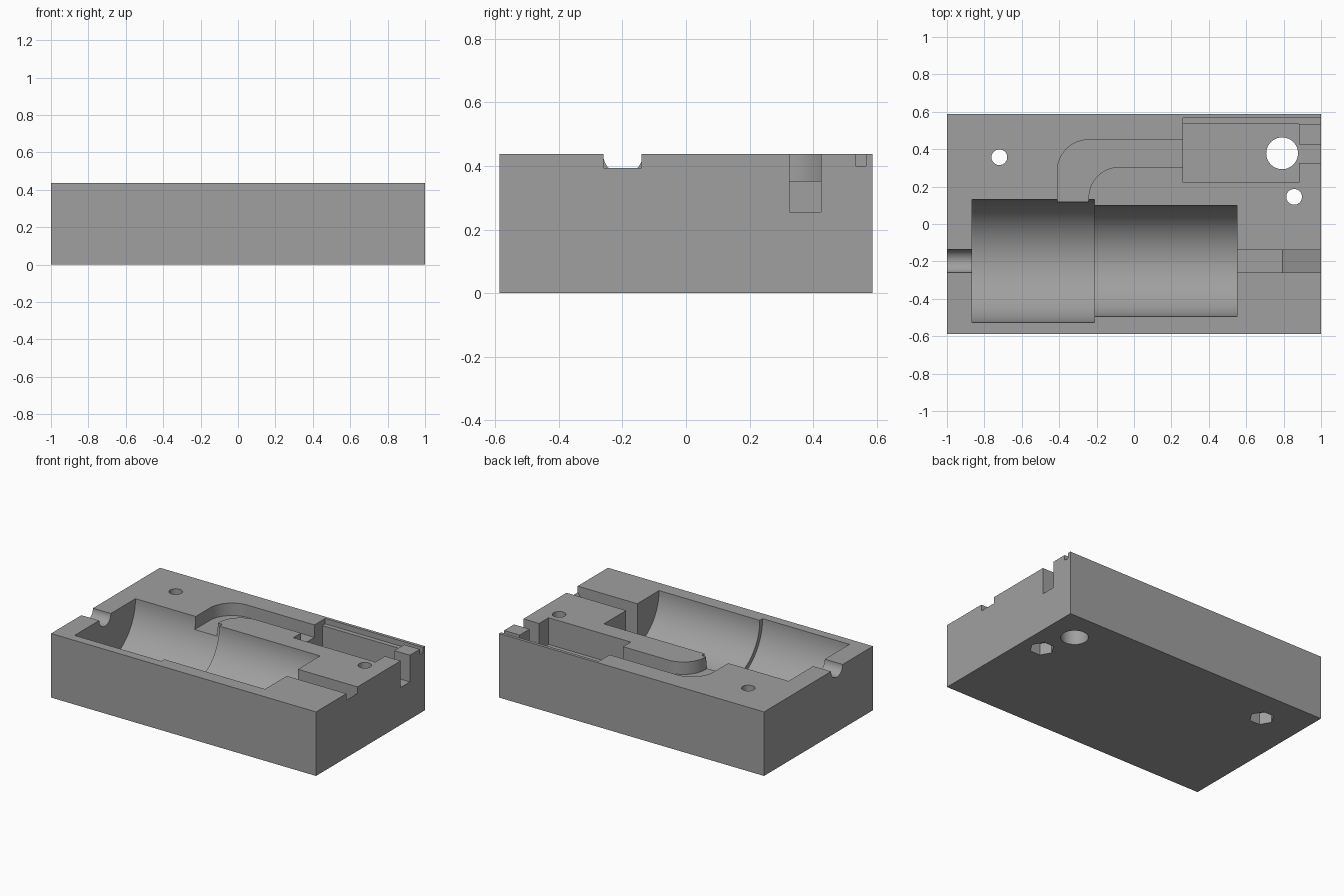
import bpy, bmesh, math
from mathutils import Matrix, Vector

if "Cube" in bpy.data.objects:
    bpy.data.objects.remove(bpy.data.objects["Cube"])

TOP = 0.437
OVER = TOP + 0.1

grey = bpy.data.materials.new("plain grey")
grey.diffuse_color = (0.35, 0.35, 0.35, 1)
grey.use_nodes = True
grey.node_tree.nodes["Principled BSDF"].inputs["Base Color"].default_value = grey.diffuse_color


def finish(bm, name):
    bmesh.ops.recalc_face_normals(bm, faces=bm.faces)
    mesh = bpy.data.meshes.new(name)
    bm.to_mesh(mesh)
    bm.free()
    mesh.materials.append(grey)
    ob = bpy.data.objects.new(name, mesh)
    bpy.context.collection.objects.link(ob)
    return ob


def prism(name, points, direction):
    """Extrude a closed outline of 3D points along a direction."""
    bm = bmesh.new()
    face = bm.faces.new([bm.verts.new(p) for p in points])
    ext = bmesh.ops.extrude_face_region(bm, geom=[face])
    moved = [g for g in ext["geom"] if isinstance(g, bmesh.types.BMVert)]
    bmesh.ops.translate(bm, verts=moved, vec=Vector(direction))
    return finish(bm, name)


def box(name, x0, x1, y0, y1, z0, z1):
    outline = [(x0, y0, z0), (x1, y0, z0), (x1, y1, z0), (x0, y1, z0)]
    return prism(name, outline, (0, 0, z1 - z0))


def round_x(name, x0, x1, y, z, r, n=128):
    pts = [(x0, y + r * math.cos(2 * math.pi * i / n), z + r * math.sin(2 * math.pi * i / n))
           for i in range(n)]
    return prism(name, pts, (x1 - x0, 0, 0))


def round_z(name, x, y, r, z0, z1, n=48):
    pts = [(x + r * math.cos(2 * math.pi * i / n), y + r * math.sin(2 * math.pi * i / n), z0)
           for i in range(n)]
    return prism(name, pts, (0, 0, z1 - z0))


def arc(cx, cy, r, a0, a1, n=24):
    return [(cx + r * math.cos(math.radians(a0 + (a1 - a0) * i / n)),
             cy + r * math.sin(math.radians(a0 + (a1 - a0) * i / n))) for i in range(n + 1)]


# Housing half block
body = box("housing_half", -1, 1, -0.587, 0.587, 0, TOP)
cutters = []

# Stepped half-round bay and its shaft groove
AXIS = -0.198
cutters += [
    round_x("large_bay", -0.865, -0.21, AXIS, TOP, 0.328),
    round_x("small_bay", -0.3, 0.55, AXIS, TOP, 0.297),
    round_x("shaft_groove", -1.1, -0.8, AXIS, TOP, 0.0625, 64),
]

# Cable slot with a ramp rising to the end wall
ramp = [(0.5, OVER), (0.5, 0.16), (0.795, 0.16), (1.0, 0.393), (1.1, 0.393), (1.1, OVER)]
cutters.append(prism("ramp_slot", [(x, -0.26, z) for x, z in ramp], (0, 0.12, 0)))

# Curved channel from the bay to the pocket
channel = [(-0.41, 0.08)] + list(reversed(arc(-0.243, 0.283, 0.167, 90, 180)))
channel += [(0.3, 0.45), (0.3, 0.305)] + arc(-0.078, 0.14, 0.165, 90, 180) + [(-0.243, 0.08)]
cutters.append(prism("curved_channel", [(x, y, 0.352) for x, y in channel], (0, 0, 0.2)))

# Rectangular pocket, end opening and thin edge rebate
cutters += [
    box("pocket", 0.262, 0.882, 0.222, 0.535, 0.255, OVER),
    box("end_opening", 0.8, 1.1, 0.325, 0.425, 0.255, OVER),
    box("edge_rebate", 0.262, 1.1, 0.5325, 0.566, 0.40, OVER + 0.02),
]

# Vertical through hole, bolt holes and hexagonal nut recesses underneath
cutters.append(round_z("round_port", 0.792, 0.378, 0.085, -0.1, OVER))
for i, (x, y) in enumerate([(-0.72, 0.357), (0.856, 0.145)]):
    cutters.append(round_z(f"bolt_hole_{i}", x, y, 0.042, -0.1, OVER))
    cutters.append(round_z(f"nut_recess_{i}", x, y, 0.077, -0.1, 0.08, 6))

# Carve the block
for cutter in cutters:
    mod = body.modifiers.new(cutter.name, "BOOLEAN")
    mod.operation = "DIFFERENCE"
    mod.solver = "EXACT"
    mod.object = cutter
    cutter.hide_render = True
bpy.context.view_layer.update()
graph = bpy.context.evaluated_depsgraph_get()
carved = bpy.data.meshes.new_from_object(body.evaluated_get(graph))
body.modifiers.clear()
body.data = carved
for cutter in cutters:
    bpy.data.objects.remove(cutter)
carved.materials.clear()
carved.materials.append(grey)
for p in carved.polygons:
    p.material_index = 0

# Smooth curved walls, keep edges sharp
bpy.ops.object.select_all(action="DESELECT")
body.select_set(True)
bpy.context.view_layer.objects.active = body
bpy.ops.object.shade_smooth_by_angle(angle=math.radians(25))
